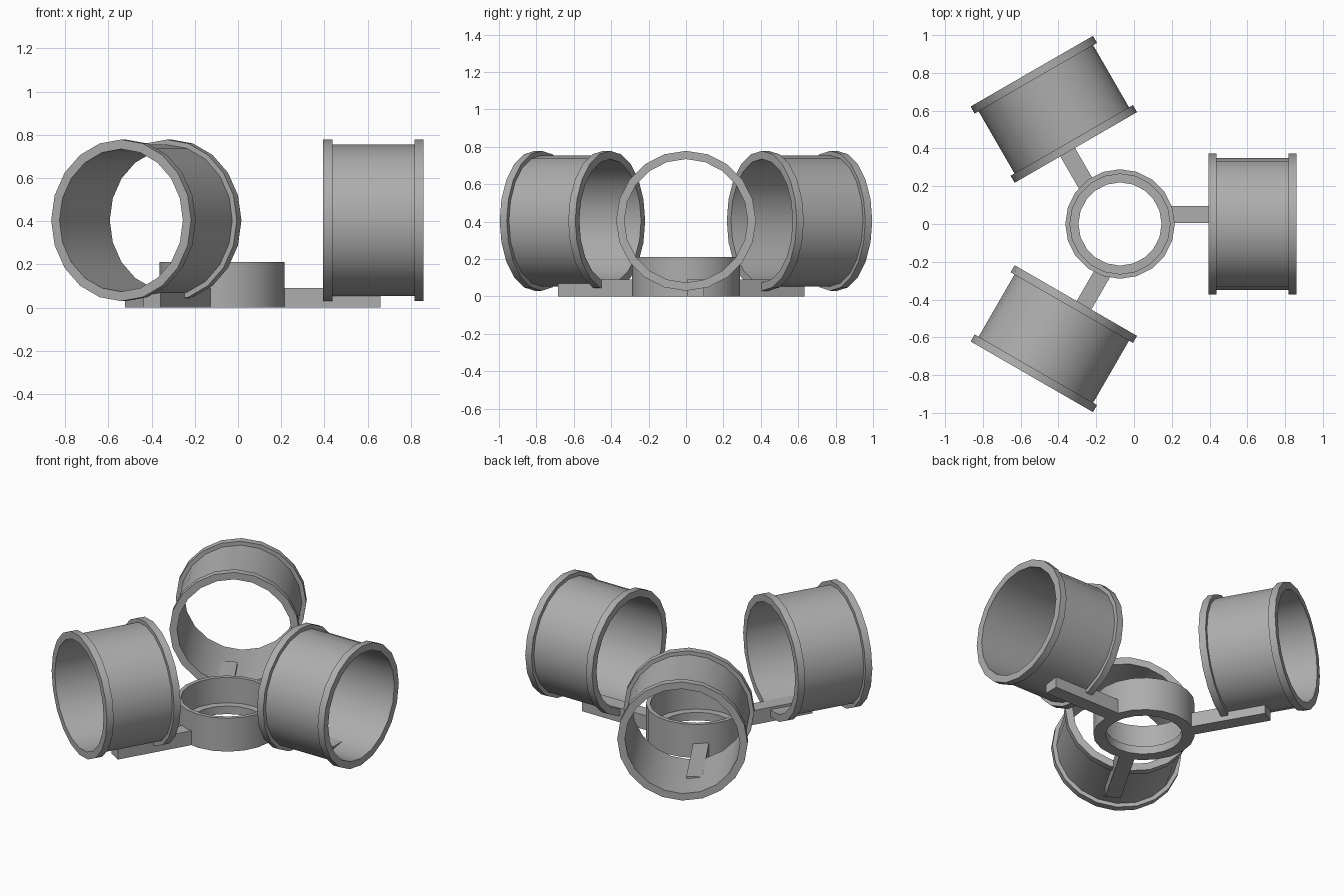
import bpy
import bmesh
import math
from mathutils import Matrix

cube = bpy.data.objects.get("Cube")
if cube:
    bpy.data.objects.remove(cube, do_unlink=True)

SIDES = 20
HUB_X = -0.074      # hub centre
RING_Z = 0.404      # height of the ring axes

grey = bpy.data.materials.new("plain_grey")
grey.use_nodes = True
colour = (0.42, 0.42, 0.42, 1)
grey.diffuse_color = colour
grey.node_tree.nodes["Principled BSDF"].inputs["Base Color"].default_value = colour


def finish(name, bm, matrix, smooth=True):
    """Turn a bmesh into a placed, shaded object."""
    bmesh.ops.recalc_face_normals(bm, faces=bm.faces)
    bm.transform(matrix)
    mesh = bpy.data.meshes.new(name)
    bm.to_mesh(mesh)
    bm.free()
    mesh.materials.append(grey)
    obj = bpy.data.objects.new(name, mesh)
    bpy.context.collection.objects.link(obj)
    if smooth:
        bpy.ops.object.select_all(action='DESELECT')
        obj.select_set(True)
        bpy.context.view_layer.objects.active = obj
        bpy.ops.object.shade_smooth_by_angle(angle=math.radians(30))
    return obj


def revolve(name, profile, matrix):
    """Revolve a closed (radius, height) profile around z."""
    bm = bmesh.new()
    loops = []
    for i in range(SIDES):
        a = math.tau * i / SIDES
        loops.append([bm.verts.new((r * math.cos(a), r * math.sin(a), h))
                      for r, h in profile])
    n = len(profile)
    for i in range(SIDES):
        p, q = loops[i], loops[(i + 1) % SIDES]
        for j in range(n):
            k = (j + 1) % n
            bm.faces.new((p[j], q[j], q[k], p[k]))
    return finish(name, bm, matrix)


# Central hub: upright wall with a low inner ledge
hub_place = Matrix.Translation((HUB_X, 0, 0))
revolve("hub", [(0.29, 0), (0.29, 0.21), (0.265, 0.21),
                (0.265, 0.05), (0.22, 0.05), (0.22, 0)], hub_place)

# Ring profile: tube with a flange at both ends
BORE, TUBE, FLANGE = 0.33, 0.35, 0.374
START, END, LIP = 0.468, 0.934, 0.043
ring_profile = [(BORE, START), (FLANGE, START), (FLANGE, START + LIP),
                (TUBE, START + LIP), (TUBE, END - LIP),
                (FLANGE, END - LIP), (FLANGE, END), (BORE, END)]

# Three arms, each carrying a ring on its side
for number, name in enumerate(("left", "back_right", "front_right")):
    turn = hub_place @ Matrix.Rotation(math.tau * number / 3, 4, 'Z')

    lay_down = Matrix.Translation((0, 0, RING_Z)) @ Matrix.Rotation(math.pi / 2, 4, 'Y')
    revolve(name + "_ring", ring_profile, turn @ lay_down)

    inner, outer, width, height = 0.264, 0.734, 0.09, 0.09
    bm = bmesh.new()
    bmesh.ops.create_cube(bm, size=1)
    box = (Matrix.Translation(((inner + outer) / 2, 0.05, height / 2))
           @ Matrix.Diagonal((outer - inner, width, height, 1)))
    finish(name + "_arm", bm, turn @ box, smooth=False)
